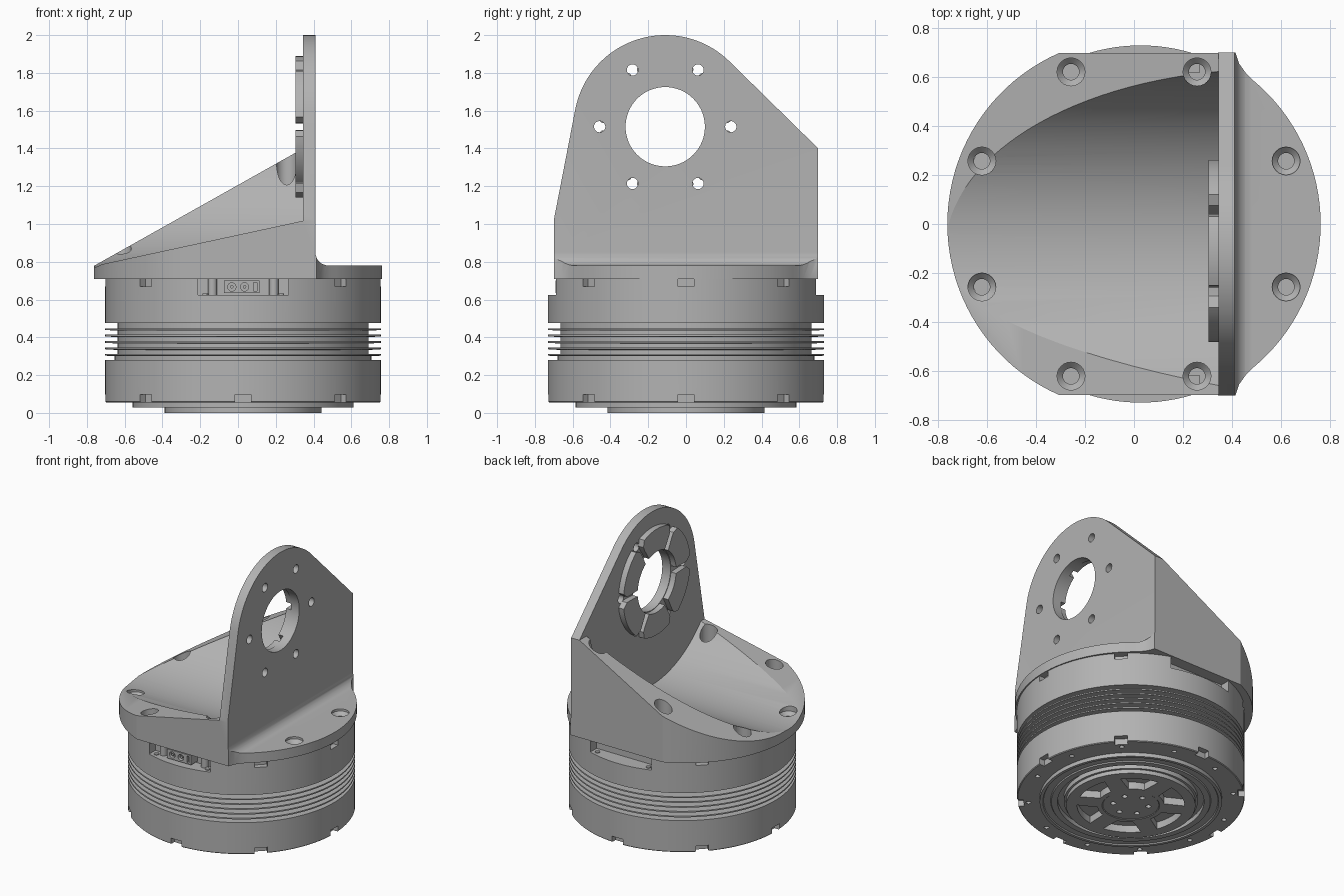
import bpy, bmesh
from math import sin, cos, radians, pi
from mathutils import Matrix, Vector

if "Cube" in bpy.data.objects:
    bpy.data.objects.remove(bpy.data.objects["Cube"])

grey = bpy.data.materials.new("machined_grey")
grey.use_nodes = True
grey.diffuse_color = (0.45, 0.45, 0.45, 1)
grey.node_tree.nodes["Principled BSDF"].inputs["Base Color"].default_value = (0.45, 0.45, 0.45, 1)


def finish(name, bm):
    bmesh.ops.recalc_face_normals(bm, faces=bm.faces[:])
    mesh = bpy.data.meshes.new(name)
    bm.to_mesh(mesh)
    bm.free()
    mesh.materials.append(grey)
    ob = bpy.data.objects.new(name, mesh)
    bpy.context.collection.objects.link(ob)
    return ob


def add_prism(bm, pts, axis, lo, hi):
    """Extrude a flat outline along an axis."""
    place = {"x": lambda a, b, h: (h, a, b),
             "y": lambda a, b, h: (a, h, b),
             "z": lambda a, b, h: (a, b, h)}[axis]
    rings = [[bm.verts.new(place(a, b, h)) for a, b in pts] for h in (lo, hi)]
    n = len(pts)
    bm.faces.new(rings[0])
    bm.faces.new(rings[1])
    for i in range(n):
        j = (i + 1) % n
        bm.faces.new((rings[0][i], rings[0][j], rings[1][j], rings[1][i]))


def prism(name, pts, axis, lo, hi):
    bm = bmesh.new()
    add_prism(bm, pts, axis, lo, hi)
    return finish(name, bm)


def arc(cx, cy, r, a0, a1, n):
    return [(cx + r * cos(radians(a0 + (a1 - a0) * i / n)),
             cy + r * sin(radians(a0 + (a1 - a0) * i / n))) for i in range(n + 1)]


def circle(cx, cy, r, n=24):
    return arc(cx, cy, r, 0, 360, n)[:-1]


def rect(x0, x1, y0, y1):
    return [(x0, y0), (x1, y0), (x1, y1), (x0, y1)]


def lathe(bm, profile, centre, steps):
    verts = [bm.verts.new((centre[0] + r, centre[1], z)) for r, z in profile]
    edges = [bm.edges.new(p) for p in zip(verts, verts[1:])]
    bmesh.ops.spin(bm, geom=verts + edges, cent=(*centre, 0), axis=(0, 0, 1),
                   angle=2 * pi, steps=steps)
    bmesh.ops.remove_doubles(bm, verts=bm.verts[:], dist=1e-5)


def boolean(ob, cutter, operation="DIFFERENCE"):
    mod = ob.modifiers.new("cut", "BOOLEAN")
    mod.operation, mod.object, mod.solver = operation, cutter, "EXACT"
    bpy.context.view_layer.objects.active = ob
    bpy.ops.object.modifier_apply(modifier=mod.name)
    bpy.data.objects.remove(cutter)


def smooth(ob):
    bpy.ops.object.select_all(action="DESELECT")
    ob.select_set(True)
    bpy.context.view_layer.objects.active = ob
    bpy.ops.object.shade_smooth_by_angle(angle=radians(25))


# Bracket: side outline with sloped wedge, upright plate and root fillet
HUB = (-0.11, 1.515)
fillet = arc(0.48, 0.85, 0.07, 180, 270, 8)
side = [(-0.8, 0.71), (0.8, 0.71), (0.8, 0.78)] + fillet[::-1] + \
       [(0.41, 2.1), (0.345, 2.1), (0.345, 1.4), (-0.765, 0.777), (-0.8, 0.777)]
bracket = prism("bracket", side, "y", -0.9, 0.9)

# Round base with flat flanks and flared plate corners
foot = arc(0, 0, 0.763, -50.6, 50.6, 32) + [(0.455, 0.62), (0.43, 0.655), (0.415, 0.7)] + \
       arc(0, 0, 0.763, 113.5, 246.5, 40) + [(0.415, -0.7), (0.43, -0.655), (0.455, -0.62)]
boolean(bracket, prism("foot_cutter", foot, "z", 0.6, 2.2), "INTERSECT")
plate = [(-0.71, 0.6), (0.71, 0.6), (0.7, 1.4)] + arc(*HUB, 0.485, 45.5, 169, 40) + [(-0.7, 1.02), (-0.71, 1.0)]
boolean(bracket, prism("plate_cutter", plate, "x", -1, 1), "INTERSECT")

# Lower front flank, then the round trough
low = [(-0.9, 0.777), (-0.765, 0.777), (0.345, 1.017), (0.345, 1.9), (-0.9, 1.9)]
boolean(bracket, prism("flank_cutter", low, "y", -1, HUB[0]))
boolean(bracket, prism("trough_cutter", circle(*HUB, 0.742, 128), "x", -1, 0.345))

# Plate bore and bolt circle
bm = bmesh.new()
add_prism(bm, circle(*HUB, 0.21, 64), "x", 0.2, 0.6)
for k in range(6):
    a = radians(60 * k)
    add_prism(bm, circle(HUB[0] + 0.347 * cos(a), HUB[1] + 0.347 * sin(a), 0.03, 20), "x", 0.2, 0.6)
boolean(bracket, finish("plate_holes", bm))

# Countersunk flange screws
bm = bmesh.new()
for k in range(8):
    a = radians(22.5 + 45 * k)
    lathe(bm, [(0, 0.65), (0.033, 0.65), (0.033, 0.74), (0.057, 0.765), (0.057, 1.6), (0, 1.6)],
          (0.673 * cos(a), 0.673 * sin(a)), 24)
boolean(bracket, finish("screw_holes", bm))
smooth(bracket)

# Six locating pads around the bore
for k in range(6):
    mid = 30 + 60 * k
    outline = arc(0, 0, 0.215, -24, 24, 8) + [(0.27, 0.135), (0.30, 0.15)] + \
        arc(0, 0, 0.375, 22, -22, 10) + [(0.30, -0.15), (0.27, -0.135)]
    c, s = cos(radians(mid)), sin(radians(mid))
    pts = [(HUB[0] + c * u - s * v, HUB[1] + s * u + c * v) for u, v in outline]
    smooth(prism(f"locating_pad_{k + 1}", pts, "x", 0.305, 0.347))

# Actuator body: turned profile with cooling fins
CX, R = 0.027, 0.73
turned = [(0, 0.004), (0.18, 0.004), (0.185, 0), (0.415, 0), (0.415, 0.028), (0.43, 0.028),
          (0.43, 0.06), (0.47, 0.06), (0.47, 0.028), (0.51, 0.028), (0.515, 0.036), (0.56, 0.036),
          (0.565, 0.028), (0.585, 0.028), (0.585, 0.055), (0.725, 0.055), (R, 0.06),
          (R, 0.28), (0.68, 0.28), (0.68, 0.3)]
for i in range(5):
    z = 0.303 + 0.034 * i
    turned += [(R, z), (R, z + 0.009), (0.665, z + 0.009), (0.665, z + 0.03)]
turned += [(0.665, 0.475), (R, 0.475), (R, 0.709), (0, 0.709)]
bm = bmesh.new()
lathe(bm, turned, (CX, 0), 128)
body = finish("actuator_body", bm)

# Rim notches, top and bottom
bm = bmesh.new()
for k in range(8):
    for lo, hi in ((0.03, 0.097), (0.668, 0.75)):
        if lo > 0.5 and k in (2, 6):
            continue
        start = len(bm.verts)
        add_prism(bm, rect(0.69, 0.8, -0.042, 0.042), "z", lo, hi)
        bm.verts.ensure_lookup_table()
        bmesh.ops.transform(bm, verts=bm.verts[start:],
                            matrix=Matrix.Translation((CX, 0, 0)) @ Matrix.Rotation(pi / 4 * k, 4, "Z"))
boolean(body, finish("notch_cutter", bm))

# Connector pockets on the two flanks
bm = bmesh.new()
for s in (-1, 1):
    y0, y1 = sorted((s * 0.62, s * 0.8))
    add_prism(bm, rect(CX - 0.24, CX + 0.24, y0, y1), "z", 0.625, 0.75)
    for dx in (-0.2, 0.2):
        add_prism(bm, circle(CX + dx, s * 0.665, 0.016, 14), "z", 0.58, 0.623 + 0.01)
boolean(body, finish("pocket_cutter", bm))

# Underside: spoke windows, rim screws and hub screws
bm = bmesh.new()
for k in range(6):
    window = arc(CX, 0, 0.345, 60 * k - 21, 60 * k + 21, 10) + arc(CX, 0, 0.215, 60 * k + 14, 60 * k - 14, 6)
    add_prism(bm, window, "z", -0.1, 0.05)
    a = radians(60 * k + 30)
    add_prism(bm, circle(CX + 0.115 * cos(a), 0.115 * sin(a), 0.018, 12), "z", -0.1, 0.04)
for k in range(12):
    a = radians(30 * k + 15)
    add_prism(bm, circle(CX + 0.66 * cos(a), 0.66 * sin(a), 0.016, 12), "z", -0.1, 0.09)
boolean(body, finish("underside_cutter", bm))
smooth(body)

# Connector with two round sockets and a slot, beside rounded guide posts
connector = prism("connector", rect(-0.075, 0.115, 0.635, 0.7), "y", -0.69, -0.6)
bm = bmesh.new()
for x in (-0.033, 0.035):
    add_prism(bm, circle(x, 0.667, 0.022, 16), "y", -0.75, -0.665)
add_prism(bm, rect(0.083, 0.1, 0.645, 0.69), "y", -0.75, -0.675)
boolean(connector, finish("socket_cutter", bm))
for i, x in enumerate((-0.033, 0.035)):
    smooth(prism(f"socket_pin_{i + 1}", circle(x, 0.667, 0.009, 10), "y", -0.685, -0.66))
for i, x in enumerate((-0.135, 0.19)):
    smooth(prism(f"guide_post_{i + 1}", circle(x, -0.64, 0.025, 16), "z", 0.62, 0.71))
